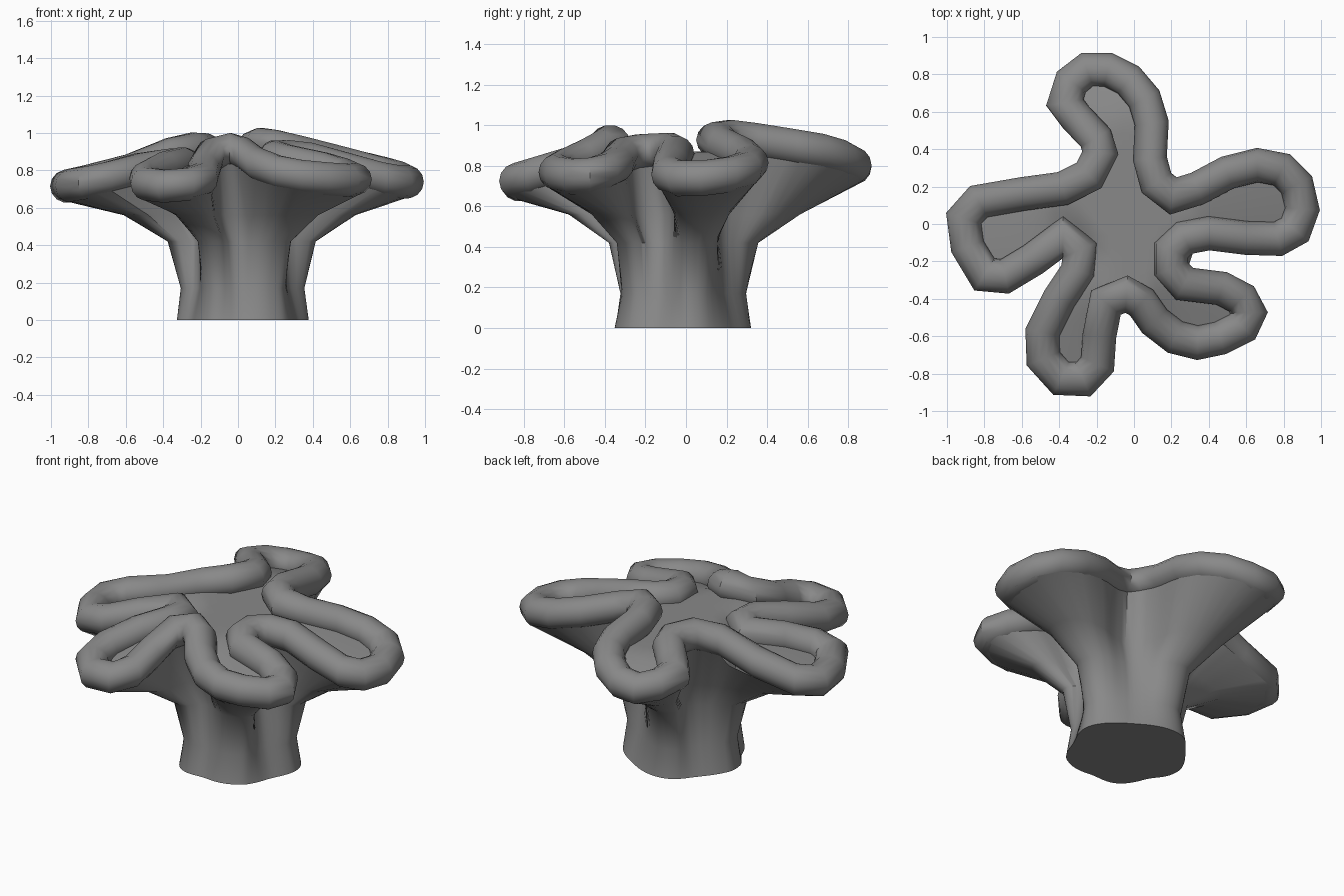
import bpy, bmesh, math
from mathutils import Vector
from mathutils.geometry import delaunay_2d_cdt

if "Cube" in bpy.data.objects:
    bpy.data.objects.remove(bpy.data.objects["Cube"])

# centre line of the lobed rim, seen from above
RIM = [(.21, .15), (.34, .19), (.5, .275), (.66, .315), (.79, .29), (.87, .21), (.9, .08), (.86, -.03),
       (.77, -.08), (.6, -.075), (.4, -.05), (.27, -.075), (.2, -.14), (.2, -.24), (.27, -.32),
       (.47, -.345), (.575, -.4), (.615, -.475), (.58, -.55), (.46, -.61), (.34, -.635), (.22, -.605),
       (.11, -.52), (.04, -.42), (-.04, -.375), (-.15, -.42), (-.185, -.6), (-.195, -.75),
       (-.27, -.83), (-.39, -.825), (-.485, -.72), (-.49, -.58), (-.4, -.4), (-.3, -.25),
       (-.29, -.14), (-.38, -.07), (-.54, -.19), (-.69, -.28), (-.8, -.27), (-.89, -.12),
       (-.91, .03), (-.83, .12), (-.6, .16), (-.38, .19), (-.24, .26), (-.18, .38), (-.205, .46),
       (-.31, .57), (-.37, .65), (-.335, .76), (-.25, .825), (-.14, .825), (-.03, .77),
       (.055, .67), (.095, .54), (.085, .35), (.12, .22)]
R_TUBE = .09
CENTRE = Vector((.03, -.025))


def bump(p, x, y, s):
    return math.exp(-((p[0] - x) ** 2 + (p[1] - y) ** 2) / (2 * s * s))


def height(p):
    z = .97 - .28 * math.hypot(p[0], p[1])
    if p[0] > -.42:
        z += .12 * max(0, p[1] + .1)
    # local dips and rises of the wavy rim
    z += .05 * bump(p, -.06, -.39, .12) - .05 * bump(p, -.3, -.12, .13)
    return z - .05 * bump(p, -.2, .88, .15) - .03 * bump(p, .22, -.14, .1)


grey = bpy.data.materials.new("dark_grey")
grey.diffuse_color = (.25, .25, .25, 1)
grey.use_nodes = True
grey.node_tree.nodes["Principled BSDF"].inputs["Base Color"].default_value = grey.diffuse_color


def build(name, verts, faces, angle):
    me = bpy.data.meshes.new(name)
    me.from_pydata(verts, [], faces)
    bm = bmesh.new()
    bm.from_mesh(me)
    bmesh.ops.delete(bm, geom=[v for v in bm.verts if not v.link_faces], context='VERTS')
    bmesh.ops.recalc_face_normals(bm, faces=bm.faces)
    bm.to_mesh(me)
    bm.free()
    me.materials.append(grey)
    ob = bpy.data.objects.new(name, me)
    bpy.context.collection.objects.link(ob)
    bpy.ops.object.select_all(action='DESELECT')
    ob.select_set(True)
    bpy.context.view_layer.objects.active = ob
    bpy.ops.object.shade_smooth_by_angle(angle=math.radians(angle))
    return ob


def bridge(a, b, n):
    return [(a + i, a + (i + 1) % n, b + (i + 1) % n, b + i) for i in range(n)]


# rim tube: a mitred round section swept along the rim
pts = [Vector(p) for p in RIM]
n, sides = len(pts), 14
verts, faces, outs = [], [], []
for i, p in enumerate(pts):
    d0 = (p - pts[i - 1]).normalized()
    d1 = (pts[(i + 1) % n] - p).normalized()
    t = (d0 + d1).normalized()
    # the rim runs clockwise, so this side faces away from the lobes
    out = Vector((-t.y, t.x)) * min(1.3, 1 / t.dot(d1))
    outs.append(out)
    for k in range(sides):
        a = math.tau * k / sides
        q = p + out * R_TUBE * math.cos(a)
        verts.append((q.x, q.y, height(p) + R_TUBE * math.sin(a)))
for i in range(n):
    faces += [(i * sides + k, i * sides + (k + 1) % sides,
               (i + 1) % n * sides + (k + 1) % sides, (i + 1) % n * sides + k) for k in range(sides)]
build("rim_tube", verts, faces, 50)

# even resampling of the rim for the body, with outward directions
N = 140
lens = [(pts[(i + 1) % n] - pts[i]).length for i in range(n)]
total, even, eout = sum(lens), [], []
for s in range(N):
    d, i = total * s / N, 0
    while d > lens[i]:
        d -= lens[i]
        i += 1
    even.append(pts[i].lerp(pts[(i + 1) % n], d / lens[i]))
    eout.append(outs[i].lerp(outs[(i + 1) % n], d / lens[i]))

# heavily smoothed rim gives the direction of each stem column
soft = [p.copy() for p in even]
for _ in range(250):
    soft = [(soft[i - 1] + soft[i] + soft[(i + 1) % N]) / 3 for i in range(N)]
dirs = [(p - CENTRE).normalized() for p in soft]

# body: round foot spreading into lobes and meeting the underside of the tube
verts, faces = [], []
for z, w, r in [(0, .06, .32), (.17, .1, .27), (.42, .24, .24), (.56, .6, .2)]:
    for e, d in zip(even, dirs):
        q = (CENTRE + d * r) * (1 - w) + e * w
        verts.append((q.x, q.y, z))
for e, o in zip(even, eout):
    q = e + o * R_TUBE * .55
    verts.append((q.x, q.y, height(e) - R_TUBE * .82))
for k in range(4):
    faces += bridge(k * N, (k + 1) * N, N)
faces.append(tuple(range(N)))
build("stem_body", verts, faces, 45)

# top surface filling the rim, with inner points so that it follows the slope
grid = [Vector((x * .06, y * .06)) for x in range(-15, 16) for y in range(-15, 16)]
out = delaunay_2d_cdt(even + grid, [], [tuple(range(N))], 1, 1e-5)
verts = [(p.x, p.y, min(.87, height(p) - .02)) for p in out[0]]
build("top_surface", verts, [tuple(f) for f in out[2]], 60)
